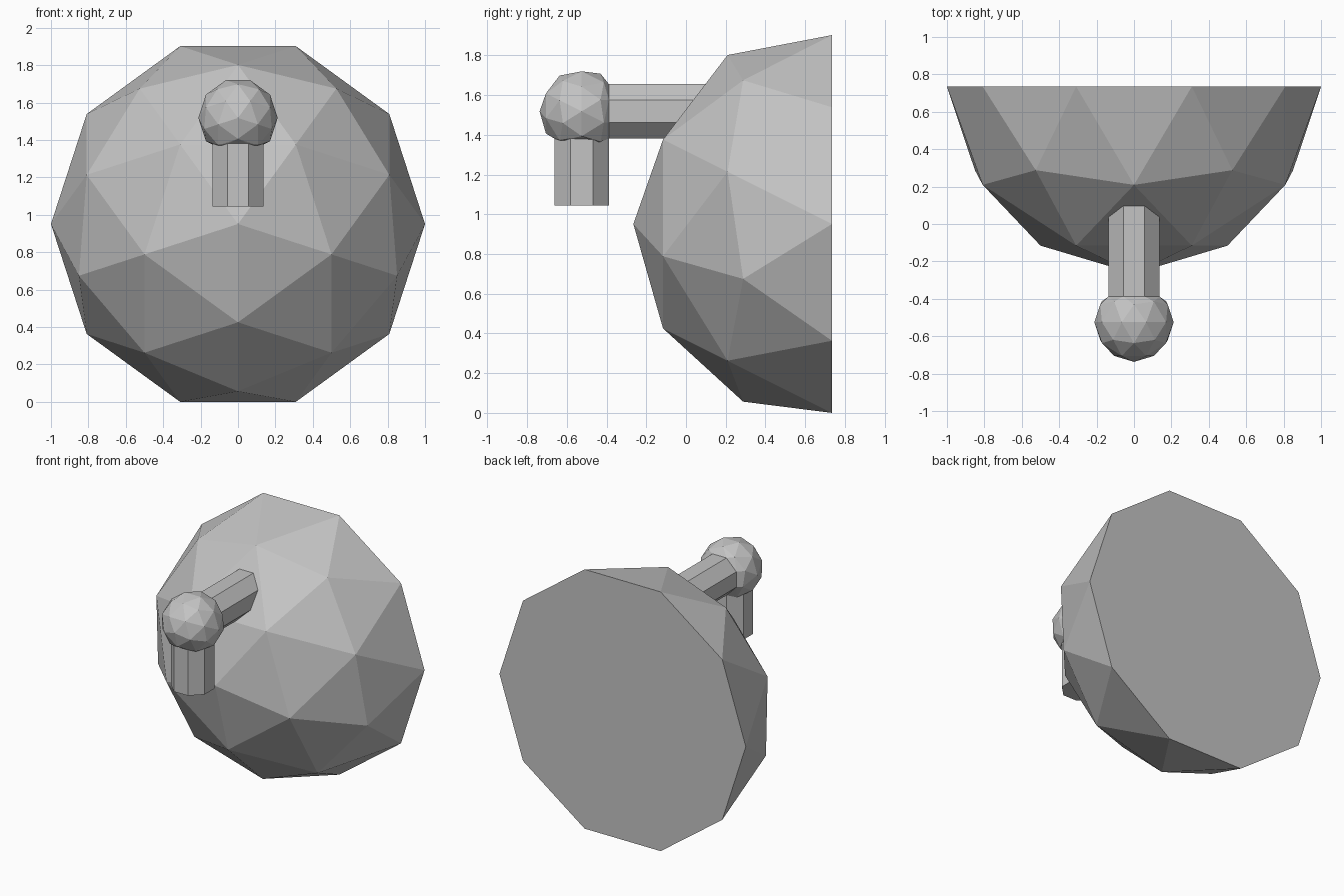
import bpy, bmesh, math
from mathutils import Matrix, Vector

cube = bpy.data.objects.get("Cube")
if cube:
    bpy.data.objects.remove(cube, do_unlink=True)

grey = bpy.data.materials.new("plain grey")
grey.use_nodes = True
GREY = (0.55, 0.55, 0.55, 1)
grey.diffuse_color = GREY
grey.node_tree.nodes["Principled BSDF"].inputs["Base Color"].default_value = GREY

DOME_CENTRE = Vector((0, 0.735, 0.951))
ELBOW = Vector((0, -0.525, 1.518))
BALL_RADIUS = 0.212
ROD_FLAT = 0.137                                   # centre to flat side
ROD_RADIUS = ROD_FLAT / math.cos(math.pi / 8)
# turns the icosphere so one pole faces the front
POLE_FORWARD = Matrix(((0, 1, 0), (0, 0, -1), (-1, 0, 0))).to_4x4()


def finish(name, bm):
    bmesh.ops.recalc_face_normals(bm, faces=bm.faces[:])
    mesh = bpy.data.meshes.new(name)
    bm.to_mesh(mesh)
    bm.free()
    mesh.materials.append(grey)
    obj = bpy.data.objects.new(name, mesh)
    bpy.context.collection.objects.link(obj)
    return obj


def icosphere(centre, radius):
    bm = bmesh.new()
    bmesh.ops.create_icosphere(bm, subdivisions=2, radius=radius,
                               matrix=Matrix.Translation(centre) @ POLE_FORWARD)
    return bm


def octagon(centre, u, v):
    """Eight corners around a centre, flat sides along u and v."""
    angles = [math.pi / 8 + k * math.pi / 4 for k in range(8)]
    return [centre + ROD_RADIUS * (u * math.cos(a) + v * math.sin(a)) for a in angles]


def hull(name, points):
    bm = bmesh.new()
    for p in points:
        bm.verts.new(p)
    bmesh.ops.remove_doubles(bm, verts=bm.verts[:], dist=0.002)
    bmesh.ops.convex_hull(bm, input=bm.verts[:])
    bmesh.ops.delete(bm, geom=[v for v in bm.verts if not v.link_faces], context='VERTS')
    bmesh.ops.dissolve_limit(bm, angle_limit=0.01, verts=bm.verts[:], edges=bm.edges[:])
    return finish(name, bm)


X, Y, Z = (Vector(axis) for axis in ((1, 0, 0), (0, 1, 0), (0, 0, 1)))

# Half dome with a flat back
bm = icosphere(DOME_CENTRE, 1.0)
bmesh.ops.delete(bm, geom=[v for v in bm.verts if v.co.y > DOME_CENTRE.y + 0.01],
                 context='VERTS')
bmesh.ops.holes_fill(bm, edges=[e for e in bm.edges if e.is_boundary], sides=0)
finish("dome", bm)

# Rod from the dome forward to the elbow, and rod hanging down from it
back_ring = octagon(ELBOW + Y * ROD_FLAT, X, Z)
lower_ring = octagon(ELBOW - Z * ROD_FLAT, X, Y)
hull("horizontal_rod", back_ring + [p + Y * 0.62 for p in back_ring])
hull("hanging_rod", lower_ring + [p - Z * 0.336 for p in lower_ring])

# Elbow ball, flattened where the two rods meet it
bm = icosphere(ELBOW, BALL_RADIUS)
kept = [v.co.copy() for v in bm.verts
        if v.co.z > ELBOW.z - 0.16 and v.co.y < ELBOW.y + 0.15]
bm.free()
hull("elbow_ball", kept + back_ring + lower_ring)
